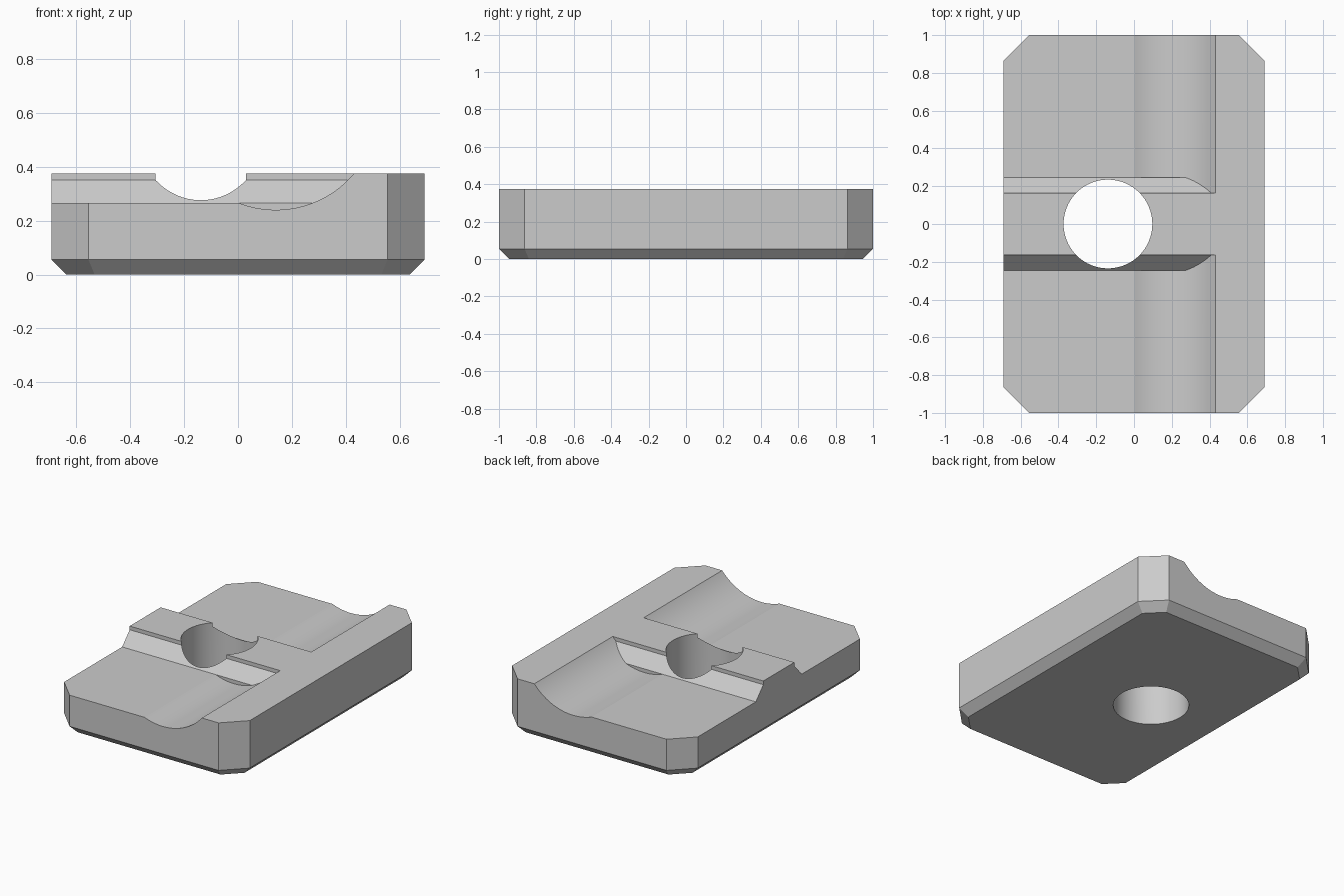
import bpy, bmesh, math
from mathutils import Vector

old = bpy.data.objects.get("Cube")
if old:
    bpy.data.objects.remove(old, do_unlink=True)

grey = bpy.data.materials.new("plain grey")
grey.use_nodes = True
colour = (0.6, 0.6, 0.6, 1)
grey.diffuse_color = colour
grey.node_tree.nodes["Principled BSDF"].inputs["Base Color"].default_value = colour


def loft(name, *loops):
    """Closed solid through matching loops of points."""
    bm = bmesh.new()
    rings = [[bm.verts.new(p) for p in loop] for loop in loops]
    n = len(rings[0])
    for a, b in zip(rings, rings[1:]):
        for i in range(n):
            j = (i + 1) % n
            bm.faces.new((a[i], a[j], b[j], b[i]))
    bm.faces.new(rings[0])
    bm.faces.new(rings[-1])
    bmesh.ops.recalc_face_normals(bm, faces=bm.faces)
    mesh = bpy.data.meshes.new(name)
    bm.to_mesh(mesh)
    bm.free()
    mesh.materials.append(grey)
    obj = bpy.data.objects.new(name, mesh)
    bpy.context.collection.objects.link(obj)
    return obj


def cut(target, cutter):
    """Subtract the cutter, apply, and discard it."""
    mod = target.modifiers.new("cut", 'BOOLEAN')
    mod.operation, mod.solver, mod.object = 'DIFFERENCE', 'EXACT', cutter
    bpy.context.view_layer.objects.active = target
    bpy.ops.object.modifier_apply(modifier=mod.name)
    bpy.data.objects.remove(cutter, do_unlink=True)


def octagon(inset, z, half_x=0.692, half_y=1.0, corner=0.137):
    x, y = half_x - inset, half_y - inset
    c = corner - inset * (2 - math.sqrt(2))
    quarter = [(x, y - c), (x - c, y)]
    half = quarter + [(-px, py) for px, py in reversed(quarter)]
    return [Vector((px, py, z)) for px, py in half + [(-px, -py) for px, py in half]]


# Block with clipped corners and a bevelled underside
block = loft("clamp_block", octagon(0.055, 0), octagon(0, 0.055), octagon(0, 0.375))

# Recess profile: flat floor running into a rounded groove
cx, cz, r = 0.14, 0.62, 0.38
floor = 0.265
start = -math.acos(-math.sqrt(r * r - (cz - floor) ** 2) / r)
end = math.asin((0.375 - cz) / r) + 0.06
arc = [(cx + r * math.cos(a), cz + r * math.sin(a))
       for a in (start + (end - start) * i / 40 for i in range(41))]
profile = [(-1, floor)] + arc + [(arc[-1][0], 0.6), (-1, 0.6)]
recess = loft("recess_cutter", *[[(x, y, z) for x, z in profile] for y in (-1.2, 1.2)])

# Central rib with flared foot, kept out of the recess
side = [(0.165, 0.8), (0.165, 0.35), (0.245, floor), (0.245, 0.1)]
section = side + [(-y, z) for y, z in reversed(side)]
rib = loft("rib_shape", *[[(x, y, z) for y, z in section] for x in (-1.2, 1.2)])
cut(recess, rib)
cut(block, recess)

# Round through hole
circle = [(0.235 * math.cos(a) - 0.138, 0.235 * math.sin(a))
          for a in (math.tau * i / 64 for i in range(64))]
cut(block, loft("hole_cutter", *[[(x, y, z) for x, y in circle] for z in (-0.2, 0.7)]))

# Smooth curved walls, crisp edges
bpy.ops.object.select_all(action='DESELECT')
block.select_set(True)
bpy.context.view_layer.objects.active = block
bpy.ops.object.shade_smooth_by_angle(angle=math.radians(15))
